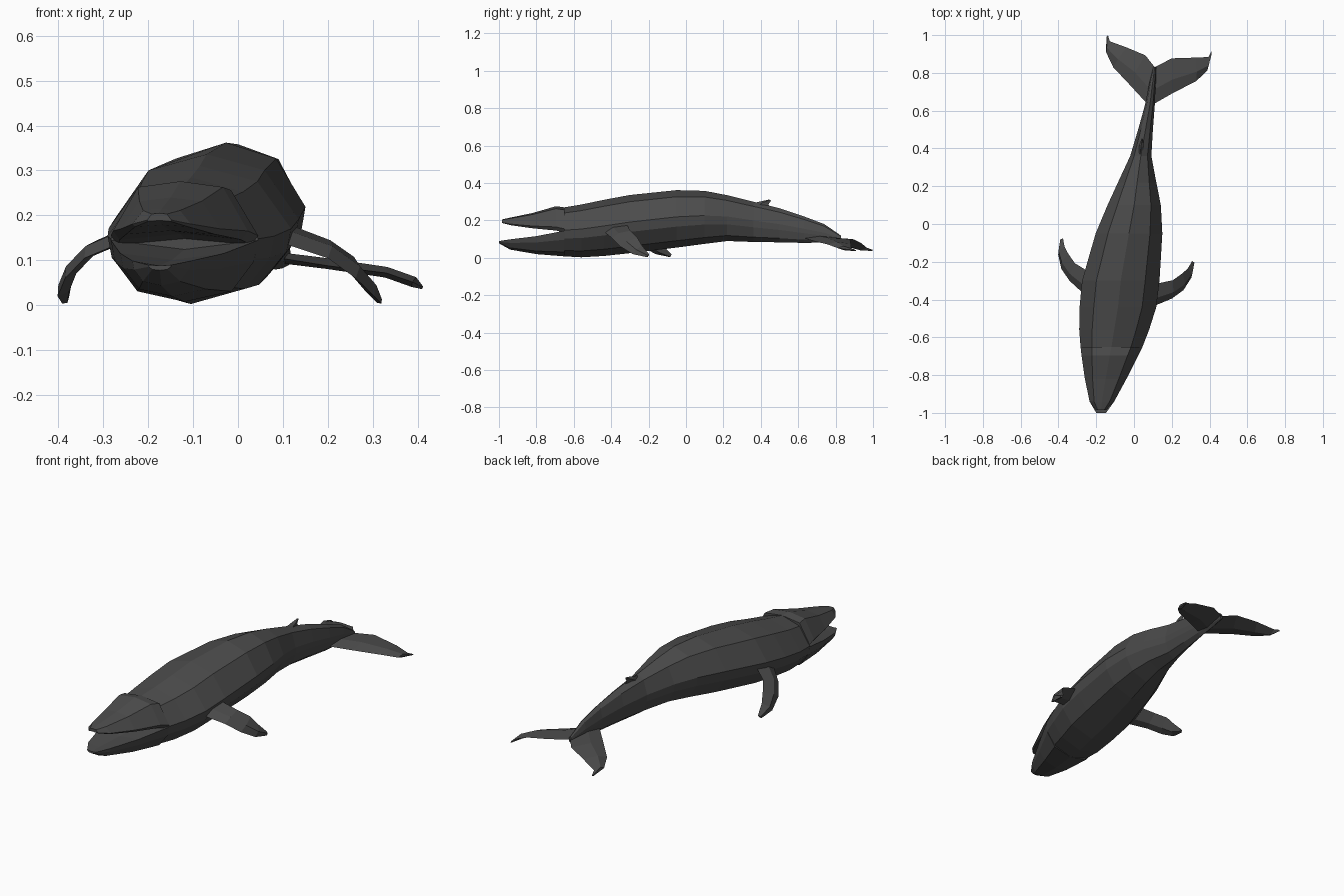
import bpy, bmesh
from mathutils import Vector

skin = bpy.data.materials.new("dark_skin")
skin.diffuse_color = (0.07, 0.07, 0.07, 1)


def skin_rings(name, rings):
    """Bridge equal-sized rings of points into a closed flat-shaded mesh."""
    bm = bmesh.new()
    loops = [[bm.verts.new(p) for p in ring] for ring in rings]
    n = len(loops[0])
    for a, b in zip(loops, loops[1:]):
        for i in range(n):
            j = (i + 1) % n
            bm.faces.new((a[i], a[j], b[j], b[i]))
    bm.faces.new(loops[0])
    bm.faces.new(loops[-1])
    bmesh.ops.recalc_face_normals(bm, faces=bm.faces)
    mesh = bpy.data.meshes.new(name)
    bm.to_mesh(mesh)
    bm.free()
    mesh.materials.append(skin)
    obj = bpy.data.objects.new(name, mesh)
    bpy.context.collection.objects.link(obj)
    return obj


def trunk(name, stations, half):
    """Loft a mirrored half profile through stations (y, left, right, bottom, top)."""
    section = half + [(-x, z) for x, z in reversed(half) if x > 0]
    rings = []
    for y, xl, xr, zb, zt in stations:
        cx, w, cz, h = (xl + xr) / 2, (xr - xl) / 2, (zb + zt) / 2, (zt - zb) / 2
        rings.append([(cx + u * w, y, cz + v * h) for u, v in section])
    return skin_rings(name, rings)


def blade(name, stations, thick):
    """Thin fin with a diamond section; stations are (leading point, trailing point)."""
    st = [(Vector(a), Vector(b)) for a, b in stations]
    mids = [a.lerp(b, 0.4) for a, b in st]
    rings = []
    for i, (a, b) in enumerate(st):
        span = mids[min(i + 1, len(mids) - 1)] - mids[max(i - 1, 0)]
        off = span.cross(b - a).normalized() * min(thick, (b - a).length * 0.3)
        rings.append([a, mids[i] + off, b, mids[i] - off])
    return skin_rings(name, rings)


# Main body, from the corner of the mouth back to the tail stem
trunk("body", [
    (-0.65, -0.283, 0.045, 0.008, 0.270),
    (-0.56, -0.290, 0.080, 0.003, 0.285),
    (-0.44, -0.288, 0.118, 0.010, 0.310),
    (-0.30, -0.275, 0.135, 0.025, 0.336),
    (-0.05, -0.203, 0.150, 0.055, 0.362),
    (0.10, -0.140, 0.142, 0.075, 0.358),
    (0.22, -0.085, 0.118, 0.090, 0.335),
    (0.36, -0.020, 0.092, 0.085, 0.300),
    (0.50, 0.022, 0.100, 0.083, 0.265),
    (0.63, 0.058, 0.110, 0.080, 0.222),
    (0.74, 0.080, 0.115, 0.082, 0.180),
    (0.83, 0.102, 0.118, 0.088, 0.118),
], [(0, 1), (0.63, 0.77), (1, 0.07), (0.95, -0.27), (0.65, -0.76), (0, -1)])

# Upper jaw with raised brow
trunk("upper_jaw", [
    (-0.65, -0.283, 0.045, 0.135, 0.270),
    (-0.695, -0.278, 0.022, 0.146, 0.276),
    (-0.82, -0.260, -0.040, 0.158, 0.240),
    (-0.94, -0.235, -0.105, 0.175, 0.215),
    (-0.985, -0.202, -0.148, 0.187, 0.205),
], [(0, 1), (0.63, 0.8), (1, -0.7), (0.9, -1), (0, -0.8)])

# Lower jaw with dished floor
trunk("lower_jaw", [
    (-0.65, -0.283, 0.045, 0.008, 0.145),
    (-0.80, -0.262, -0.030, 0.020, 0.116),
    (-0.94, -0.235, -0.105, 0.044, 0.099),
    (-1.00, -0.200, -0.148, 0.078, 0.090),
], [(0, 0.7), (1, 1), (0.94, 0.3), (0.64, -0.66), (0, -1)])

# Flippers, the left one reflected across the curved body's local plane
flipper = [
    ((0.080, -0.445, 0.145), (0.100, -0.320, 0.185)),
    ((0.200, -0.395, 0.105), (0.205, -0.298, 0.145)),
    ((0.262, -0.350, 0.060), (0.258, -0.260, 0.108)),
    ((0.303, -0.285, 0.020), (0.285, -0.235, 0.065)),
    ((0.319, -0.210, 0.004), (0.308, -0.196, 0.018)),
]
normal = Vector((-0.985, 0.172, 0))


def reflect(p):
    p = Vector(p)
    return p - 2 * (p.dot(normal) - 0.01) * normal


blade("right_flipper", flipper, 0.014)
blade("left_flipper", [(reflect(a), reflect(b)) for a, b in flipper], 0.014)

# Small hooked back fin
blade("back_fin", [
    ((0.028, 0.33, 0.285), (0.050, 0.46, 0.262)),
    ((0.036, 0.40, 0.302), (0.045, 0.44, 0.285)),
    ((0.042, 0.445, 0.312), (0.043, 0.455, 0.306)),
], 0.012)

# Tail flukes
blade("right_fluke", [
    ((0.095, 0.630, 0.105), (0.110, 0.830, 0.105)),
    ((0.200, 0.690, 0.088), (0.200, 0.877, 0.100)),
    ((0.330, 0.757, 0.072), (0.330, 0.881, 0.076)),
    ((0.388, 0.812, 0.052), (0.395, 0.884, 0.052)),
    ((0.411, 0.900, 0.040), (0.409, 0.912, 0.039)),
], 0.012)
blade("left_fluke", [
    ((0.085, 0.620, 0.105), (0.110, 0.830, 0.105)),
    ((-0.030, 0.745, 0.088), (0.060, 0.893, 0.100)),
    ((-0.110, 0.830, 0.068), (-0.040, 0.935, 0.080)),
    ((-0.148, 0.910, 0.050), (-0.128, 0.967, 0.054)),
    ((-0.146, 0.990, 0.041), (-0.138, 1.000, 0.040)),
], 0.012)
